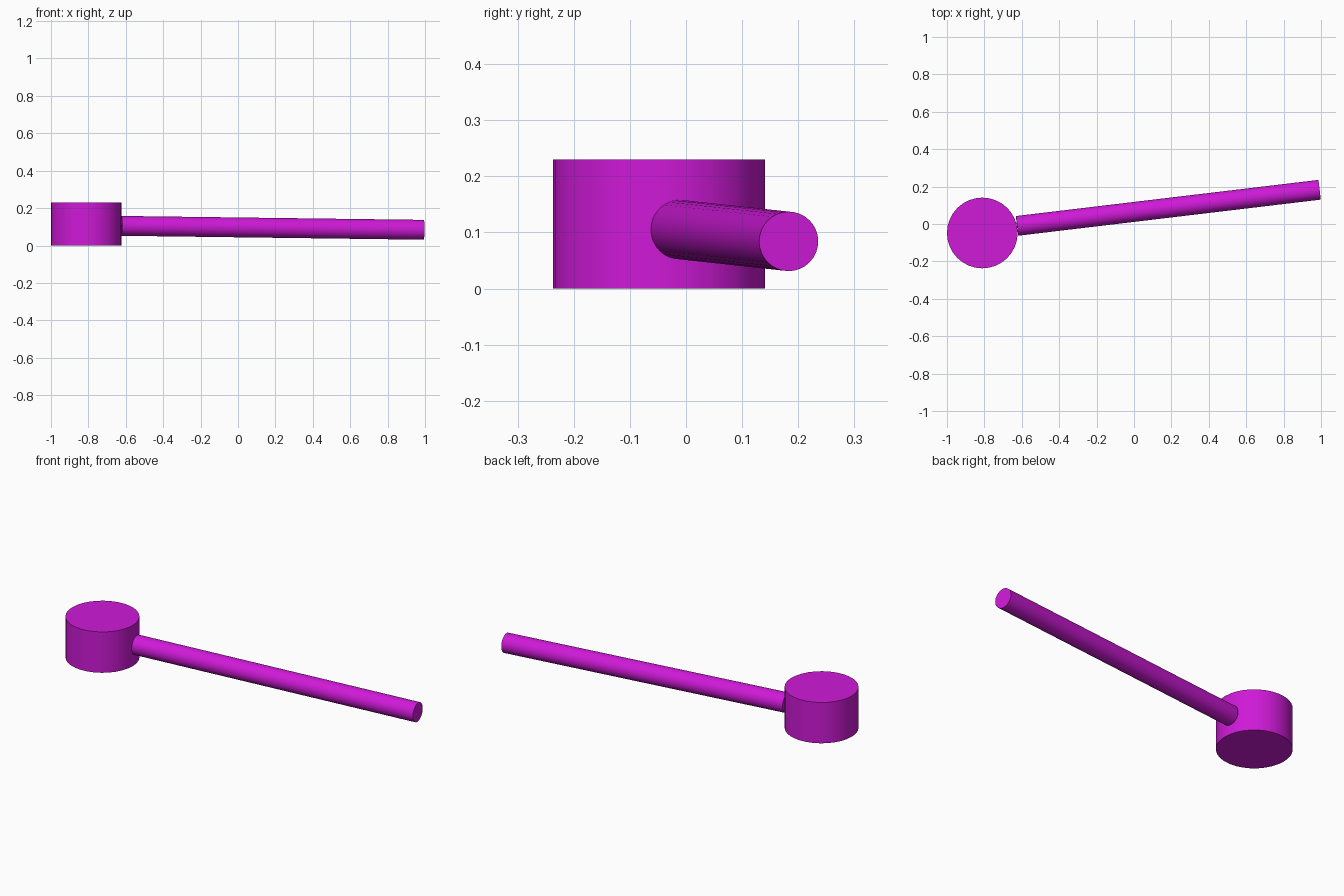
import bpy, math
from mathutils import Vector

if "Cube" in bpy.data.objects:
    bpy.data.objects.remove(bpy.data.objects["Cube"])

mat = bpy.data.materials.new("magenta")
mat.diffuse_color = (0.62, 0.01, 0.68, 1)
mat.use_nodes = True
mat.node_tree.nodes["Principled BSDF"].inputs["Base Color"].default_value = mat.diffuse_color


def rod(name, start, end, radius, sides=32):
    """Capped cylinder running between two points."""
    a, b = Vector(start), Vector(end)
    axis = b - a
    bpy.ops.mesh.primitive_cylinder_add(
        vertices=sides, radius=radius, depth=axis.length,
        location=(a + b) / 2,
        rotation=axis.to_track_quat('Z', 'Y').to_euler())
    obj = bpy.context.object
    obj.name = name
    obj.data.materials.append(mat)
    bpy.ops.object.shade_smooth_by_angle(angle=math.radians(30))
    return obj


# Upright round head
rod("head", (-0.811, -0.048, 0), (-0.811, -0.048, 0.23), 0.189)

# Long handle, slightly skewed and drooping, butted against the head
rod("handle", (-0.625, -0.010, 0.105), (0.992, 0.183, 0.084), 0.053)
